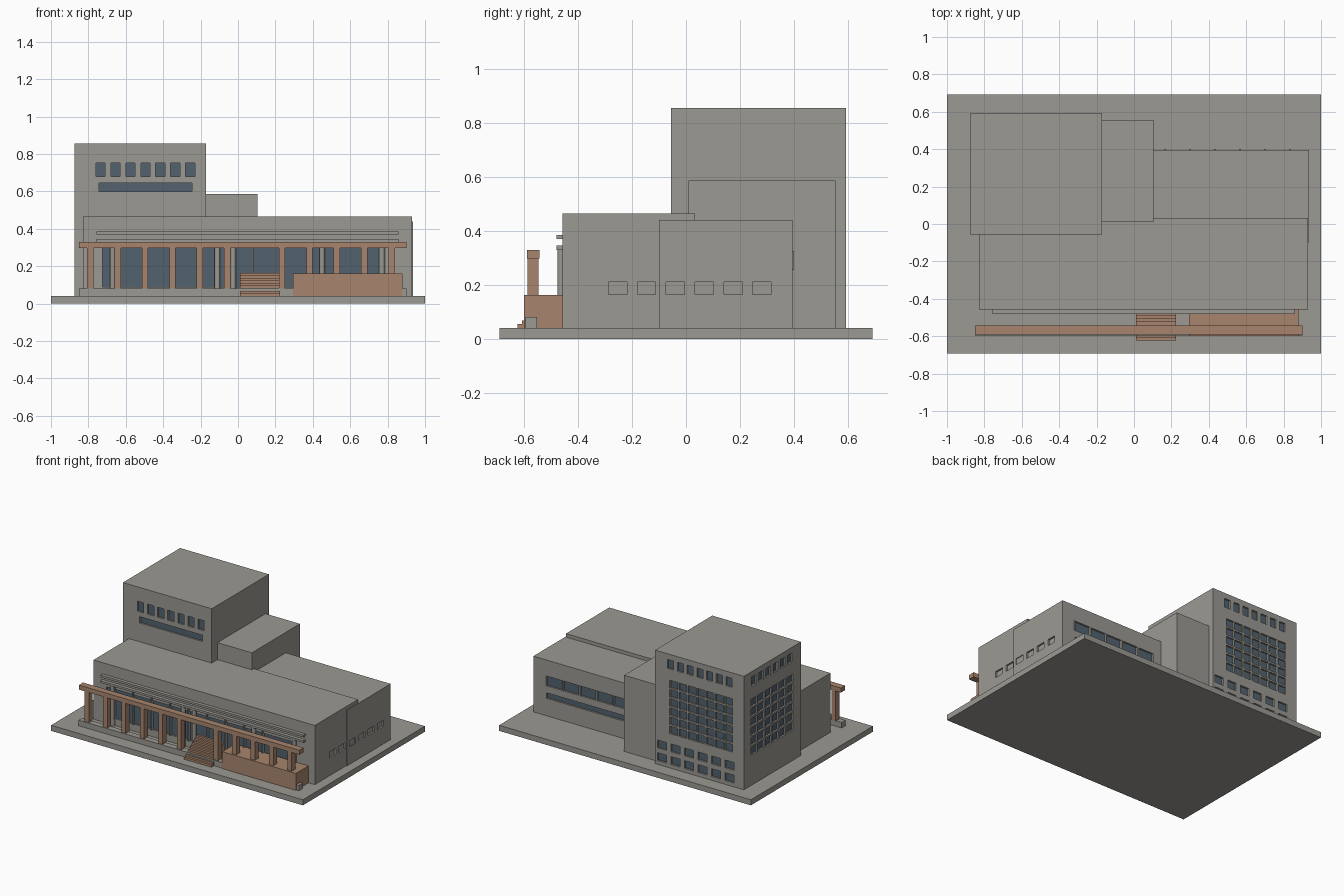
import bpy, bmesh
from mathutils import Vector

if "Cube" in bpy.data.objects:
    bpy.data.objects.remove(bpy.data.objects["Cube"])


def material(name, rgb):
    m = bpy.data.materials.new(name)
    m.diffuse_color = (*rgb, 1)
    m.use_nodes = True
    m.node_tree.nodes["Principled BSDF"].inputs["Base Color"].default_value = m.diffuse_color
    return m


CONCRETE = material("concrete", (0.33, 0.32, 0.29))
TERRACOTTA = material("terracotta", (0.39, 0.235, 0.155))
GLASS = material("blue_glass", (0.084, 0.122, 0.159))


def add_box(bm, lo, hi):
    """Add an axis-aligned box and return its faces."""
    verts = bmesh.ops.create_cube(bm, size=1)["verts"]
    for v in verts:
        v.co = Vector([(lo[i] + hi[i]) / 2 + v.co[i] * (hi[i] - lo[i]) for i in range(3)])
    return {f for v in verts for f in v.link_faces}


def finish(name, bm, mats):
    mesh = bpy.data.meshes.new(name)
    bm.normal_update()
    bm.to_mesh(mesh)
    bm.free()
    for m in mats:
        mesh.materials.append(m)
    ob = bpy.data.objects.new(name, mesh)
    bpy.context.collection.objects.link(ob)
    return ob


def boxes(name, mat, spans):
    """One object from several (x0, x1, y0, y1, z0, z1) boxes."""
    bm = bmesh.new()
    for x0, x1, y0, y1, z0, z1 in spans:
        add_box(bm, (x0, y0, z0), (x1, y1, z1))
    return finish(name, bm, [mat])


def openings(axis, wall, u0, u1, cols, z0, z1, rows=1, w=1.0, h=1.0, depth=0.012, glazed=True):
    """Grid of window boxes sunk into a wall; w and h are the open share of each cell."""
    side = 1 if wall > 0 else -1
    du, dz = (u1 - u0) / cols, (z1 - z0) / rows
    out = []
    for i in range(cols):
        for j in range(rows):
            cu, cz = u0 + (i + 0.5) * du, z0 + (j + 0.5) * dz
            lo, hi = [0, 0, cz - dz * h / 2], [0, 0, cz + dz * h / 2]
            lo[1 - axis], hi[1 - axis] = cu - du * w / 2, cu + du * w / 2
            lo[axis], hi[axis] = sorted((wall - side * depth, wall + side * 0.02))
            out.append((lo, hi, axis, glazed))
    return out


def cut(ob, holes):
    """Sink windows into a block; only the back of each recess is glass."""
    bm = bmesh.new()
    for lo, hi, axis, glazed in holes:
        for f in add_box(bm, lo, hi):
            f.normal_update()
            f.material_index = int(glazed and abs(f.normal[axis]) > 0.9)
    cutter = finish("window_cutter", bm, [CONCRETE, GLASS])
    cutter.hide_render = True
    mod = ob.modifiers.new("windows", "BOOLEAN")
    mod.operation, mod.solver, mod.object = "DIFFERENCE", "EXACT", cutter
    mod.material_mode = "TRANSFER"
    bpy.context.view_layer.objects.active = ob
    bpy.ops.object.modifier_apply(modifier=mod.name)
    bpy.data.objects.remove(cutter)


# Masses
boxes("plinth", CONCRETE, [(-1, 1, -0.692, 0.692, 0, 0.04)])
tower = boxes("tower", CONCRETE, [(-0.875, -0.17, -0.055, 0.593, 0.04, 0.855)])
boxes("middle_block", CONCRETE, [(-0.17, 0.103, 0.01, 0.555, 0.04, 0.587)])
hall = boxes("front_hall", CONCRETE, [(-0.828, 0.93, -0.457, 0.033, 0.04, 0.465)])
wing = boxes("rear_wing", CONCRETE, [(0.1, 0.936, -0.1, 0.395, 0.04, 0.44)])

# Tower windows: front, back and left
cut(tower, openings(1, -0.055, -0.775, -0.215, 7, 0.68, 0.752, w=0.62)
    + openings(1, -0.055, -0.742, -0.245, 1, 0.60, 0.645)
    + openings(1, 0.593, -0.795, -0.255, 7, 0.75, 0.815, w=0.62)
    + openings(1, 0.593, -0.79, -0.28, 7, 0.28, 0.675, 6, w=0.84, h=0.82)
    + openings(1, 0.593, -0.815, -0.17, 6, 0.05, 0.232, 2, w=0.65, h=0.62)
    + openings(0, -0.875, 0.03, 0.52, 6, 0.75, 0.815, w=0.62)
    + openings(0, -0.875, 0.03, 0.52, 6, 0.25, 0.665, 6, w=0.82, h=0.82))

# Hall glazing and the plain side recesses
cut(hall, openings(1, -0.457, -0.725, 0.785, 1, 0.09, 0.30)
    + openings(0, 0.93, -0.307, -0.093, 2, 0.165, 0.21, w=0.64, glazed=False))
cut(wing, openings(0, 0.936, -0.093, 0.335, 4, 0.165, 0.21, w=0.64, glazed=False)
    + openings(1, 0.395, 0.165, 0.835, 1, 0.255, 0.325)
    + openings(1, 0.395, 0.20, 0.83, 1, 0.165, 0.205))

# Thin ribs on the wing's back window and up the hall front
boxes("wing_mullions", CONCRETE,
      [(x - 0.005, x + 0.005, 0.38, 0.4, 0.255, 0.325) for x in [0.165 + 0.134 * i for i in range(6)]])
boxes("hall_ribs", CONCRETE,
      [(x - 0.004, x + 0.004, -0.47, -0.45, 0.09, 0.345) for x in [-0.656 + 0.147 * i for i in range(9)]])

# Sunshade slabs
boxes("sunshades", CONCRETE,
      [(-0.757, 0.857, -0.481, -0.45, z, z + 0.015) for z in (0.33, 0.37)])

# Round columns against the glass
bm = bmesh.new()
for x in (-0.67, -0.11, -0.025, 0.45, 0.77):
    c = bmesh.ops.create_cone(bm, cap_ends=True, segments=12, radius1=0.015, radius2=0.015, depth=0.29)
    bmesh.ops.translate(bm, verts=c["verts"], vec=(x, -0.462, 0.185))
finish("round_columns", bm, [CONCRETE])

# Colonnade with a gap at the stairs
boxes("colonnade_base", CONCRETE, [(-0.85, 0.9, -0.595, -0.552, 0.04, 0.08)])
boxes("colonnade_pillars", TERRACOTTA,
      [(x - 0.017, x + 0.017, -0.588, -0.546, 0.08, 0.30)
       for x in [-0.79 + 0.1465 * i for i in range(12) if i != 6]])
boxes("colonnade_beam", TERRACOTTA, [(-0.85, 0.9, -0.59, -0.543, 0.297, 0.33)])

# Terrace and stairs
boxes("terrace", TERRACOTTA, [(0.295, 0.88, -0.6, -0.455, 0.04, 0.162)])
boxes("stairs", TERRACOTTA,
      [(0.01, 0.225, -0.624 + 0.0165 * i, -0.475, 0.04, 0.055 + 0.0135 * i) for i in range(9)])
